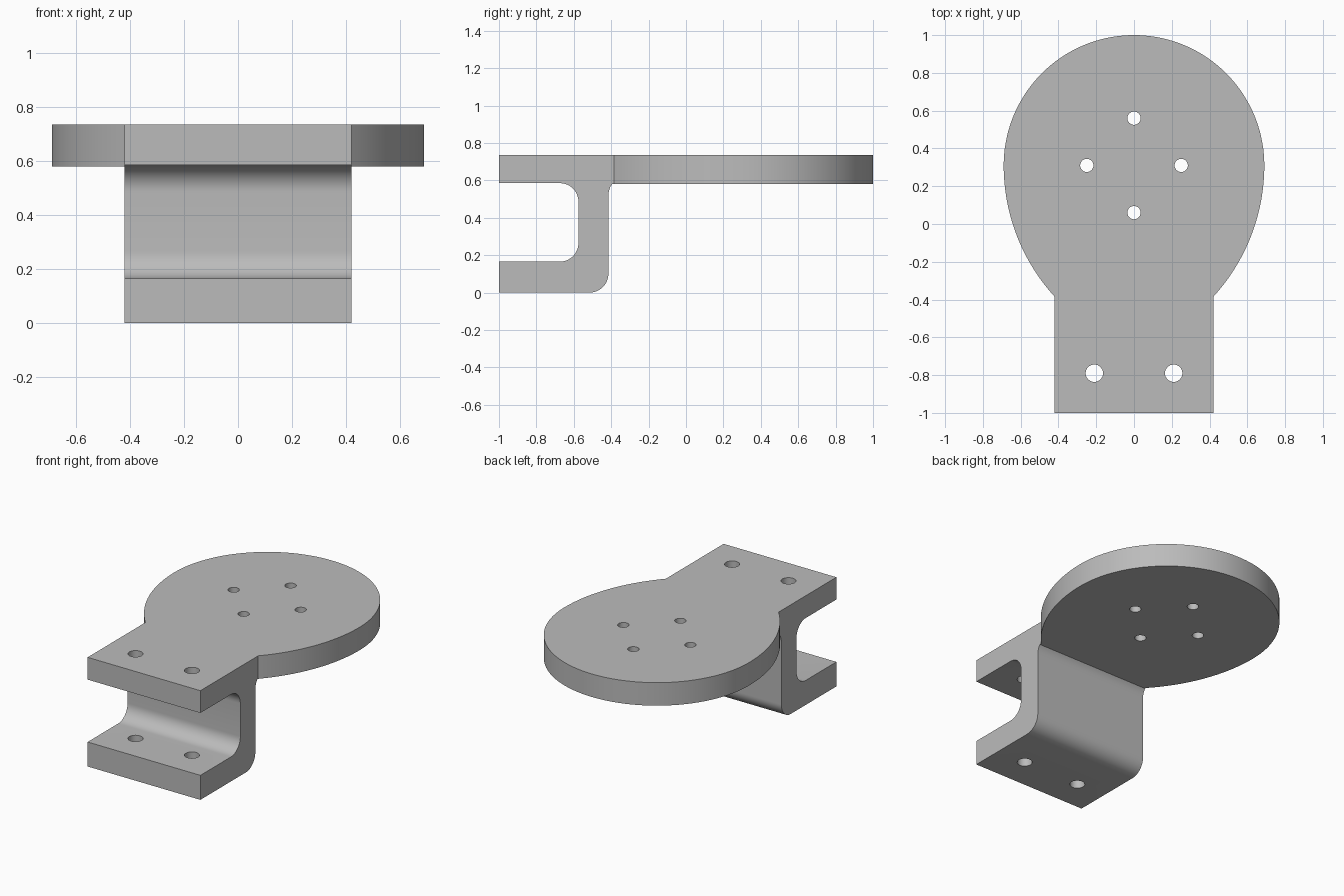
import bpy, bmesh
from math import cos, sin, pi, radians, asin, hypot

cube = bpy.data.objects.get("Cube")
if cube:
    bpy.data.objects.remove(cube, do_unlink=True)

HALF_W = 0.42            # half width of the clamp
TOP = 0.735              # upper face of the plate
NECK = -0.385            # where the disc meets the clamp
DISC_Y, DISC_R = 0.31, 0.69

metal = bpy.data.materials.new("grey metal")
metal.use_nodes = True
grey = (0.5, 0.5, 0.5, 1)
metal.diffuse_color = grey
metal.node_tree.nodes["Principled BSDF"].inputs["Base Color"].default_value = grey


def arc(cx, cy, r, start, end, n):
    """Points along an arc, angles in degrees."""
    angles = [radians(start + (end - start) * i / n) for i in range(n + 1)]
    return [(cx + r * cos(a), cy + r * sin(a)) for a in angles]


def prism(name, points, offset):
    """Extrude a closed outline of 3D points along an offset."""
    bm = bmesh.new()
    face = bm.faces.new([bm.verts.new(p) for p in points])
    out = bmesh.ops.extrude_face_region(bm, geom=[face])
    moved = [v for v in out["geom"] if isinstance(v, bmesh.types.BMVert)]
    bmesh.ops.translate(bm, verts=moved, vec=offset)
    bmesh.ops.recalc_face_normals(bm, faces=bm.faces)
    mesh = bpy.data.meshes.new(name)
    bm.to_mesh(mesh)
    bm.free()
    mesh.materials.append(metal)
    obj = bpy.data.objects.new(name, mesh)
    bpy.context.collection.objects.link(obj)
    return obj


def combine(target, other, operation):
    """Apply a boolean and discard the helper."""
    bpy.context.view_layer.objects.active = target
    mod = target.modifiers.new("boolean", "BOOLEAN")
    mod.operation, mod.solver, mod.object = operation, "EXACT", other
    bpy.ops.object.modifier_apply(modifier=mod.name)
    bpy.data.objects.remove(other, do_unlink=True)


# Clamp: C-shaped side profile (y, z) with rounded corners
profile = [(-1, 0)]
profile += arc(-0.515, 0.1, 0.1, -90, 0, 12)           # outer lower bend
profile += arc(-0.315, 0.52, 0.1, 180, 143, 5)         # flare under the disc
profile += [(NECK, 0.585), (NECK, TOP), (-1, TOP), (-1, 0.585)]
profile += arc(-0.675, 0.485, 0.1, 90, 0, 12)          # inner upper bend
profile += arc(-0.675, 0.265, 0.1, 0, -90, 12)         # inner lower bend
profile += [(-1, 0.165)]
bracket = prism("mounting_bracket", [(-HALF_W, y, z) for y, z in profile],
                (2 * HALF_W, 0, 0))

# Disc: half circle at the back, wider tangent arcs narrowing to the neck
drop, inset = DISC_Y - NECK, DISC_R - HALF_W
side_r = (inset ** 2 + drop ** 2) / (2 * inset)
sweep = asin(drop / side_r) * 180 / pi
right = arc(DISC_R - side_r, DISC_Y, side_r, -sweep, 0, 24)
left = [(-x, y) for x, y in reversed(right)]
outline = right + arc(0, DISC_Y, DISC_R, 0, 180, 72)[1:-1] + left
outline += [(-HALF_W, NECK - 0.05), (HALF_W, NECK - 0.05)]
disc = prism("disc_plate", [(x, y, 0.58) for x, y in outline], (0, 0, TOP - 0.58))
combine(bracket, disc, "UNION")

# Holes: four in the disc, two bolt holes through both clamp arms
holes = [(0.25 * cos(i * pi / 2), DISC_Y + 0.25 * sin(i * pi / 2), 0.035) for i in range(4)]
holes += [(s * 0.21, -0.79, 0.046) for s in (-1, 1)]
for x, y, r in holes:
    circle = arc(x, y, r, 0, 360, 32)[:-1]
    drill = prism("drill", [(px, py, -0.1) for px, py in circle], (0, 0, 1))
    combine(bracket, drill, "DIFFERENCE")

# Smooth bends, crisp edges
bpy.ops.object.select_all(action="DESELECT")
bracket.select_set(True)
bpy.context.view_layer.objects.active = bracket
bpy.ops.object.shade_smooth_by_angle(angle=radians(30))
